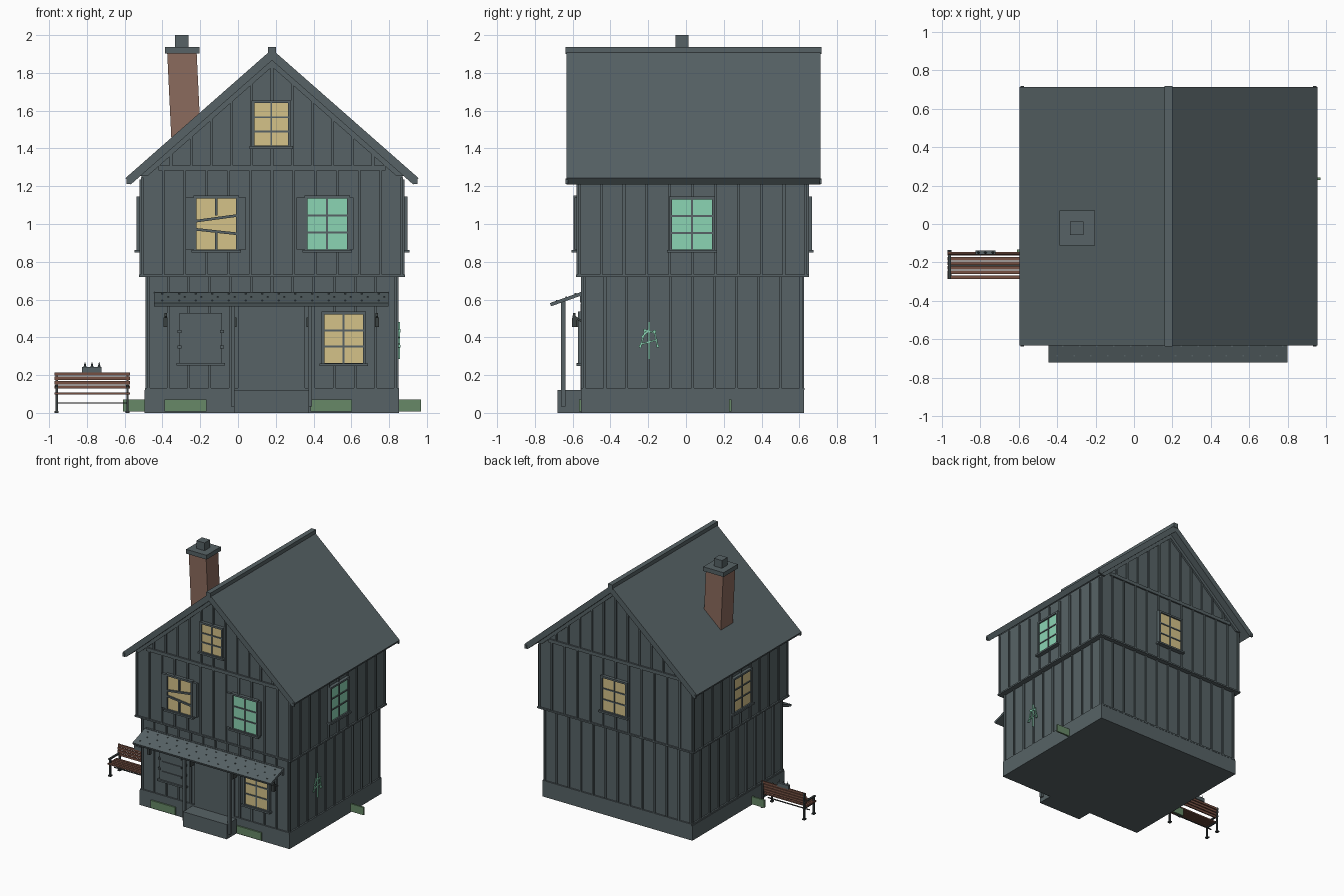
import bpy, bmesh, math
from mathutils import Vector, Matrix

if "Cube" in bpy.data.objects:
    bpy.data.objects.remove(bpy.data.objects["Cube"])


def material(name, r, g, b):
    m = bpy.data.materials.new(name)
    m.diffuse_color = (r, g, b, 1)
    m.use_nodes = True
    m.node_tree.nodes["Principled BSDF"].inputs["Base Color"].default_value = m.diffuse_color
    return m


SLATE = material("slate_grey", .095, .124, .132)
YELLOW = material("warm_glow", .66, .54, .25)
MINT = material("mint_glow", .26, .66, .455)
BRICK = material("old_brick", .26, .145, .11)
WOOD = material("bench_wood", .18, .08, .055)
GRASS = material("grass_green", .135, .25, .135)
IRON = material("dark_iron", .042, .052, .052)


def make(name, bm, mat):
    bmesh.ops.recalc_face_normals(bm, faces=bm.faces)
    me = bpy.data.meshes.new(name)
    bm.to_mesh(me)
    bm.free()
    me.materials.append(mat)
    ob = bpy.data.objects.new(name, me)
    bpy.context.collection.objects.link(ob)
    return ob


def boxes(name, mat, items):
    """Each item is (x0, x1, y0, y1, z0, z1)."""
    bm = bmesh.new()
    for x0, x1, y0, y1, z0, z1 in items:
        m = Matrix.Translation(((x0 + x1) / 2, (y0 + y1) / 2, (z0 + z1) / 2))
        m = m @ Matrix.Diagonal((abs(x1 - x0), abs(y1 - y0), abs(z1 - z0), 1))
        bmesh.ops.create_cube(bm, size=1, matrix=m)
    return make(name, bm, mat)


def beams(name, mat, items, side, width, depth):
    """Bars between point pairs; side is the direction of the depth."""
    bm = bmesh.new()
    for p, q in items:
        p, q, n = Vector(p), Vector(q), Vector(side)
        d = (q - p).normalized()
        rot = Matrix((d, n.cross(d), n)).transposed().to_4x4()
        m = Matrix.Translation((p + q) / 2) @ rot
        m = m @ Matrix.Diagonal(((q - p).length, width, depth, 1))
        bmesh.ops.create_cube(bm, size=1, matrix=m)
    return make(name, bm, mat)


def prism(name, mat, pts, y0, y1):
    """Extrude an x-z outline along y."""
    bm = bmesh.new()
    f = bm.faces.new([bm.verts.new((x, y0, z)) for x, z in pts])
    r = bmesh.ops.extrude_face_region(bm, geom=[f])
    vs = [v for v in r["geom"] if isinstance(v, bmesh.types.BMVert)]
    bmesh.ops.translate(bm, vec=(0, y1 - y0, 0), verts=vs)
    return make(name, bm, mat)


CX = .18
SLOPE = .878
LOW = (-.48, .84, -.545, .615)
UP = (-.512, .872, -.57, .64)


def on_wall(side, ext, u0, u1, z0, z1, d0, d1):
    """Box given in wall coordinates, d measured outward from the wall."""
    if side == "front":
        return (u0, u1, ext[2] - d1, ext[2] - d0, z0, z1)
    if side == "back":
        return (u0, u1, ext[3] + d0, ext[3] + d1, z0, z1)
    if side == "left":
        return (ext[0] - d1, ext[0] - d0, u0, u1, z0, z1)
    return (ext[1] + d0, ext[1] + d1, u0, u1, z0, z1)


# Main masses
boxes("foundation", SLATE, [(-.495, .852, -.555, .625, 0, .12)])
boxes("lower_storey", SLATE, [LOW[:4] + (.1, .73)])
eave = 1.86 - SLOPE * (UP[1] - CX)
prism("upper_storey", SLATE, [(UP[0], .72), (UP[1], .72), (UP[1], eave), (CX, 1.86), (UP[0], eave)], UP[2], UP[3])

# Battens, corner boards and horizontal rails on every wall
batten, rails = [], []
for side in ("front", "back", "left", "right"):
    for ext, z0, z1 in ((LOW, .12, .72), (UP, .72, 1.285)):
        a, b = ext[:2] if side in ("front", "back") else ext[2:]
        top = z1 if side in ("front", "back") else min(z1, 1.235)
        n = 12 if side in ("front", "back") else 10
        for i in range(n + 1):
            u = a + (b - a) * i / n
            w = .007
            if i == 0:
                u += .006
            elif i == n:
                u -= .006
            t = min(top, eave - .005) if i in (0, n) else top
            batten.append(on_wall(side, ext, u - w, u + w, z0, t, -.005, .01))
        rails.append(on_wall(side, ext, a - .008, b + .008, z0, z0 + .012, -.005, .012))
    if side in ("front", "back"):
        rails.append(on_wall(side, UP, -.42, .78, 1.283, 1.31, -.005, .013))
        for i in range(-5, 6):
            x = CX + i * .107
            top = 1.85 - SLOPE * (abs(x - CX) + .007)
            batten.append(on_wall(side, UP, x - .007, x + .007, 1.3, top, -.005, .01))
boxes("wall_battens", SLATE, batten)
boxes("wall_rails", SLATE, rails)

# Roof slabs, rake boards and ridge cap
for s, label in ((-1, "left"), (1, "right")):
    prism("roof_" + label, SLATE, [(CX, 1.925), (CX + s * .776, 1.243), (CX + s * .748, 1.209), (CX, 1.866)], -.632, .712)
    boxes("eave_lip_" + label, SLATE, [(CX + s * .752, CX + s * .77, y - .006, y + .006, 1.213, 1.24) for y in (-.632, .712)])
    for y0, y1, end in ((UP[2] - .015, UP[2], "front"), (UP[3], UP[3] + .015, "back")):
        prism("rake_board_%s_%s" % (end, label), SLATE, [(CX, 1.868), (CX + s * .70, 1.253), (CX + s * .66, 1.253), (CX, 1.832)], y0, y1)
boxes("ridge_cap", SLATE, [(CX - .02, CX + .02, -.638, .717, 1.9, 1.938)])

# Leaning chimney
bm = bmesh.new()
bmesh.ops.create_cube(bm, size=1)
for v in bm.verts:
    hi = v.co.z > 0
    v.co = Vector(((-.297 if hi else -.27) + v.co.x * .156, -.02 + v.co.y * .155, 1.91 if hi else 1.35))
make("chimney_stack", bm, BRICK)
boxes("chimney_cap", SLATE, [(-.387, -.204, -.113, .07, 1.902, 1.937)])
boxes("chimney_flue", SLATE, [(-.334, -.262, -.056, .014, 1.93, 2.0)])


def window(name, side, ext, u0, u1, z0, z1, glass, bars=True, depth=.026):
    w = .015
    boxes(name + "_glass", glass, [on_wall(side, ext, u0, u1, z0, z1, -.005, .014)])
    f = [(u0 - w, u0, z0, z1), (u1, u1 + w, z0, z1), (u0 - w, u1 + w, z1, z1 + w), (u0 - w, u1 + w, z0 - w, z0)]
    if bars:
        m = (u0 + u1) / 2
        f.append((m - .005, m + .005, z0, z1))
        for k in (1, 2):
            z = z0 + (z1 - z0) * k / 3
            f.append((u0, u1, z - .005, z + .005))
    items = [on_wall(side, ext, *r, -.005, depth - (.006 if i > 3 else 0)) for i, r in enumerate(f)]
    items.append(on_wall(side, ext, u0 - .026, u1 + .026, z0 - .017, z0 - .003, 0, .036))
    boxes(name + "_frame", SLATE, items)


window("gable_window", "front", UP, .087, .265, 1.415, 1.64, YELLOW)
window("front_mint_window", "front", UP, .367, .577, .865, 1.135, MINT)
window("broken_window", "front", UP, -.22, -.01, .865, 1.135, YELLOW, bars=False)
window("ground_window", "front", LOW, .457, .662, .265, .522, YELLOW)
window("right_window", "right", UP, -.075, .138, .865, 1.13, MINT)
window("left_window", "left", UP, -.075, .138, .865, 1.13, YELLOW)
window("back_window", "back", UP, .08, .29, .865, 1.13, YELLOW)

# Open side shutters and loose boards of the broken window
boxes("narrow_shutters", SLATE, [on_wall("front", UP, a, b, .865, 1.14, 0, .02) for a, b in ((-.278, -.232), (.002, .042), (.31, .355), (.589, .612))])
yb = UP[2] - .02
beams("loose_boards", SLATE, [((-.225, yb, 1.015), (-.005, yb, 1.045)), ((-.225, yb, .972), (-.005, yb, .948)), ((-.115, yb, 1.045), (-.115, yb, 1.135)), ((-.115, yb, .865), (-.115, yb, .955))], (0, 1, 0), .014, .012)

# Closed ground floor shutter with hinges
boxes("closed_shutter", SLATE, [on_wall("front", LOW, -.31, -.085, .262, .53, 0, .02), on_wall("front", LOW, -.325, -.07, .25, .263, 0, .034)])
boxes("shutter_hinges", SLATE, [on_wall("front", LOW, x - .01, x + .01, z - .008, z + .008, .0, .028) for x in (-.31, -.085) for z in (.35, .43)])
boxes("shutter_braces", SLATE, [on_wall("front", LOW, -.285, -.11, z, z + .016, .015, .027) for z in (.32, .40, .47)])

# Door with step and porch posts
boxes("door", SLATE, [on_wall("front", LOW, 0, .355, .12, .58, 0, .013)])
boxes("door_step", SLATE, [(-.02, .375, -.68, -.54, 0, .12)])
boxes("porch_posts", SLATE, [(x - .011, x + .011, -.661, -.639, .035, .59) for x in (-.026, .381)])

# Porch canopy with rows of studs
tilt = Vector((0, .06, .17)).normalized() * -1
n = Vector((0, -.06 / .18, .17 / .18)).normalized()
beams("canopy", SLATE, [((-.445, -.635, .602), (.798, -.635, .602))], n, .175, .018)
boxes("canopy_ledger", SLATE, [(-.44, .795, -.562, -.54, .585, .64)])
studs = []
for k, y in enumerate((-.685, -.635, -.585)):
    for i in range(14):
        x = -.40 + i * .088 + (k % 2) * .03
        z = .612 + (y + .635) * .353
        studs.append((x - .004, x + .004, y - .004, y + .004, z - .006, z + .004))
boxes("canopy_studs", SLATE, studs)

# Wall lanterns on slanted brackets
for x, label in ((-.383, "left"), (.735, "right")):
    beams("lantern_bracket_" + label, IRON, [((x, -.545, .48), (x, -.6, .515))], (1, 0, 0), .012, .012)
    boxes("lantern_" + label, IRON, [(x - .011, x + .011, -.603, -.578, .455, .505), (x - .006, x + .006, -.597, -.584, .505, .53)])
boxes("door_hooks", IRON, [(x - .005, x + .005, -.60, -.545, .455, .505) for x in (-.012, .368)])

# Painted sign on the right wall
X = LOW[1] + .013
strokes = [(-.195, .285, -.195, .48), (-.216, .435, -.243, .345), (-.168, .435, -.15, .35), (-.243, .362, -.15, .388), (-.218, .437, -.166, .425), (-.235, .4, -.195, .44)]
beams("painted_mark", MINT, [((X, a, b), (X, c, d)) for a, b, c, d in strokes], (1, 0, 0), .008, .008)
boxes("mark_dots", MINT, [(X - .005, X + .006, y - .007, y + .007, z - .007, z + .007) for y, z in ((-.243, .352), (-.15, .352), (-.217, .437), (-.167, .432))])

# Grass tufts round the base
boxes("grass", GRASS, [(-.39, -.168, -.567, -.55, .008, .07), (.385, .603, -.567, -.55, .008, .07), (.845, .97, .228, .242, .008, .07), (-.61, -.49, -.147, -.133, .008, .07)])

# Garden bench: slats, iron ends and a small crown-like planter
slats = [(-.972, -.573, y - .009, y + .009, .097, .108) for y in (-.276, -.252, -.228, -.204, -.18)]
slats += [(-.972, -.573, -.165 + k * .003, -.155 + k * .003, .128 + k * .023, .146 + k * .023) for k in range(4)]
boxes("bench_slats", WOOD, slats)
iron = [(-.96, -.585, -.222, -.214, .05, .056)]
for x in (-.96, -.585):
    iron += [(x - .006, x + .006, -.275, -.263, 0, .145), (x - .006, x + .006, -.155, -.143, 0, .215)]
    iron += [(x - .006, x + .006, -.275, -.145, .088, .098), (x - .008, x + .008, -.285, -.145, .137, .147)]
    iron += [(x - .011, x + .011, y - .013, y + .013, 0, .01) for y in (-.269, -.149)]
boxes("bench_ironwork", IRON, iron)
boxes("bench_ornament", SLATE, [(-.825, -.722, -.16, -.138, .213, .243)])
bm = bmesh.new()
for x in (-.81, -.773, -.735):
    bmesh.ops.create_cone(bm, cap_ends=True, segments=4, radius1=.009, radius2=0, depth=.03, matrix=Matrix.Translation((x, -.149, .256)))
make("ornament_spikes", bm, SLATE)
